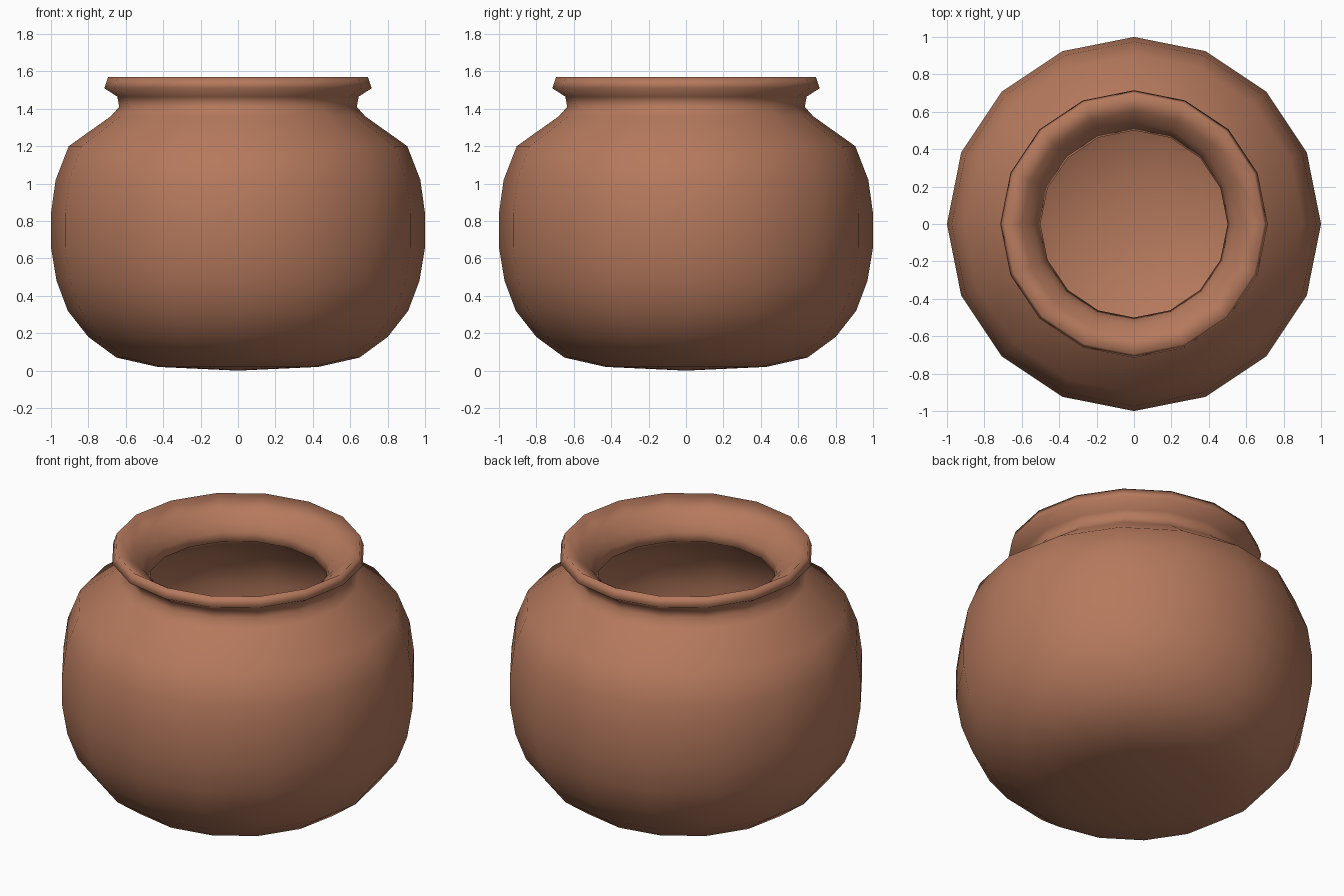
import bpy, bmesh, math

if "Cube" in bpy.data.objects:
    bpy.data.objects.remove(bpy.data.objects["Cube"])

SIDES = 16

# Clay material
clay = bpy.data.materials.new("terracotta clay")
clay.diffuse_color = (0.46, 0.19, 0.108, 1)
clay.use_nodes = True
clay.node_tree.nodes["Principled BSDF"].inputs["Base Color"].default_value = clay.diffuse_color

# Profile (radius, height): outer body, neck, rim, throat, then inner bowl
profile = [
    (0, 0), (0.43, 0.02), (0.65, 0.07), (0.80, 0.18), (0.91, 0.32),
    (0.97, 0.48), (1.0, 0.66), (1.0, 0.84), (0.975, 1.02), (0.905, 1.20),
    (0.68, 1.36), (0.635, 1.41), (0.645, 1.465), (0.715, 1.51), (0.695, 1.57),
    (0.60, 1.51), (0.54, 1.46), (0.515, 1.41), (0.50, 1.36),
    (0.66, 1.27), (0.83, 1.13), (0.90, 0.92), (0.89, 0.68), (0.82, 0.45),
    (0.67, 0.26), (0.45, 0.13), (0.22, 0.08), (0, 0.06),
]


def lathe(name, points, sides):
    """Revolve a profile around z; points on the axis become single poles."""
    bm = bmesh.new()
    rings = []
    for r, z in points:
        if r == 0:
            rings.append([bm.verts.new((0, 0, z))] * sides)
        else:
            rings.append([bm.verts.new((r * math.cos(math.tau * i / sides),
                                        r * math.sin(math.tau * i / sides), z))
                          for i in range(sides)])
    for low, high in zip(rings, rings[1:]):
        for i in range(sides):
            j = (i + 1) % sides
            corners = list(dict.fromkeys((low[i], low[j], high[j], high[i])))
            bm.faces.new(corners).smooth = True
    bmesh.ops.recalc_face_normals(bm, faces=bm.faces)
    mesh = bpy.data.meshes.new(name)
    bm.to_mesh(mesh)
    bm.free()
    obj = bpy.data.objects.new(name, mesh)
    bpy.context.collection.objects.link(obj)
    return obj


# Round pot with flared rim
pot = lathe("clay_pot", profile, SIDES)
pot.data.materials.append(clay)
